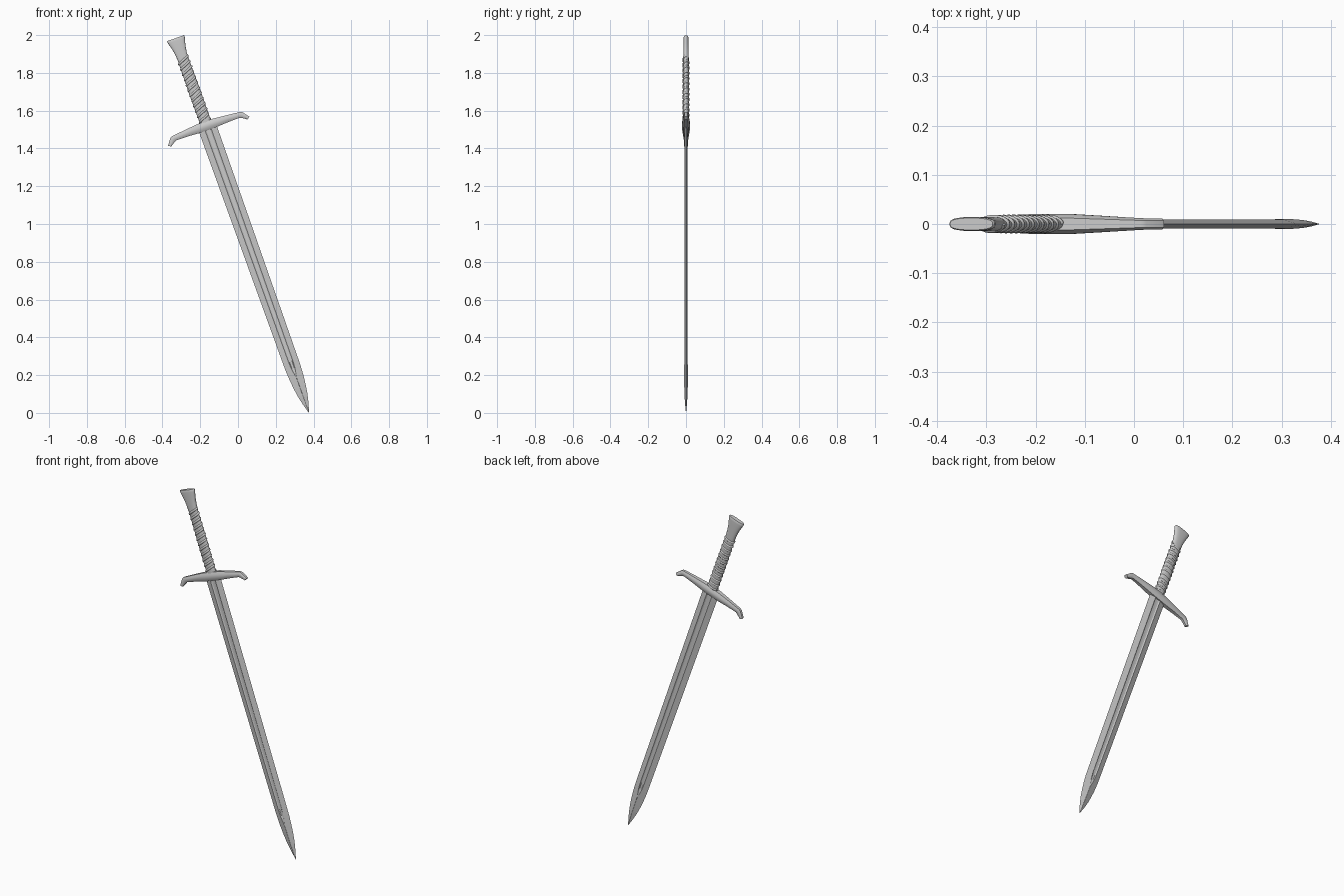
import bpy, bmesh, math
from mathutils import Matrix, Vector

if "Cube" in bpy.data.objects:
    bpy.data.objects.remove(bpy.data.objects["Cube"])

# The sword is modelled upright (tip at origin, z along its length), then tilted
TILT = Matrix.Translation((0.376, 0, 0)) @ Matrix.Rotation(-math.radians(19.6), 4, 'Y')


def finish(obj, angle=None):
    obj.matrix_world = TILT
    if angle:
        bpy.ops.object.select_all(action='DESELECT')
        bpy.context.view_layer.objects.active = obj
        obj.select_set(True)
        bpy.ops.object.shade_smooth_by_angle(angle=math.radians(angle))


def loft(name, rings, angle=None):
    """Skin a list of equal-length point rings and cap both ends."""
    bm = bmesh.new()
    vs = [[bm.verts.new(p) for p in r] for r in rings]
    n = len(rings[0])
    for a, b in zip(vs, vs[1:]):
        for i in range(n):
            j = (i + 1) % n
            bm.faces.new((a[i], a[j], b[j], b[i]))
    bm.faces.new(vs[0])
    bm.faces.new(vs[-1])
    bmesh.ops.remove_doubles(bm, verts=bm.verts, dist=1e-5)
    bmesh.ops.recalc_face_normals(bm, faces=bm.faces)
    me = bpy.data.meshes.new(name)
    bm.to_mesh(me)
    bm.free()
    obj = bpy.data.objects.new(name, me)
    bpy.context.collection.objects.link(obj)
    finish(obj, angle)
    return obj


def oval(hx, hy, z, n=32, e=1.0):
    ring = []
    for i in range(n):
        t = 2 * math.pi * i / n
        c, s = math.cos(t), math.sin(t)
        ring.append((math.copysign(abs(c) ** e, c) * hx,
                     math.copysign(abs(s) ** e, s) * hy, z))
    return ring


# Blade: (height, half width, fuller half width, ridge height, groove height)
def blade_ring(z, w, f, t, d):
    half = [(w, 0), (f, t), (f * 0.6, d), (0, d * 0.9),
            (-f * 0.6, d), (-f, t)]
    return [(x, y, z) for x, y in half] + [(-x, -y, z) for x, y in half]


blade = [(1.61, 0.050, 0.017, 0.009, 0.005),
         (0.29, 0.0425, 0.012, 0.009, 0.005),
         (0.25, 0.042, 0.010, 0.0095, 0.005),
         (0.20, 0.039, 0.001, 0.0105, 0.0105),
         (0.15, 0.034, 0.001, 0.0095, 0.0095),
         (0.10, 0.0265, 0.001, 0.008, 0.008),
         (0.05, 0.015, 0.001, 0.005, 0.005),
         (0.0, 0.0004, 0.0002, 0.0003, 0.0003)]
loft("blade", [blade_ring(*b) for b in blade])


# Crossguard: chamfered sections (top x, top z, bottom x, bottom z, half depth)
def guard_ring(tx, tz, bx, bz, y, side):
    ring = []
    for v, k in ((1, .6), (.7, 1), (.3, 1), (0, .6), (0, -.6), (.3, -1), (.7, -1), (1, -.6)):
        ring.append((side * (bx + (tx - bx) * v), y * k, bz + (tz - bz) * v))
    return ring


arm = [(0.045, 1.638, 0.045, 1.590, 0.020),
       (0.120, 1.631, 0.115, 1.594, 0.016),
       (0.193, 1.623, 0.178, 1.595, 0.012),
       (0.203, 1.617, 0.187, 1.591, 0.0115),
       (0.229, 1.583, 0.214, 1.573, 0.011)]
loft("crossguard", [guard_ring(*a, -1) for a in reversed(arm)]
     + [guard_ring(*a, 1) for a in arm], 30)

# Grip core under the wrap
loft("grip_core", [oval(0.0305, 0.0150, 1.62), oval(0.0315, 0.0155, 1.80),
                   oval(0.029, 0.0145, 2.01)], 40)

# Cord wrapped around the grip as a helix
turns, steps = 12, 24
cu = bpy.data.curves.new("grip_wrap", 'CURVE')
cu.dimensions = '3D'
cu.bevel_depth = 0.0065
cu.bevel_resolution = 2
cu.use_fill_caps = True
sp = cu.splines.new('POLY')
count = turns * steps + 1
sp.points.add(count - 1)
for i in range(count):
    t = 2 * math.pi * i / steps
    z = 1.635 + 0.355 * i / (count - 1)
    # slant each turn so the cord runs diagonally across the faces
    sp.points[i].co = (0.028 * math.cos(t), 0.0125 * math.sin(t),
                       z + 0.007 * math.cos(t), 1)
wrap = bpy.data.objects.new("grip_wrap", cu)
bpy.context.collection.objects.link(wrap)
sp.use_smooth = True
finish(wrap)

# Flared flat-topped pommel
profile = [(1.985, 0.029, 0.0145), (2.015, 0.0305, 0.0145), (2.045, 0.035, 0.0145),
           (2.070, 0.041, 0.0145), (2.092, 0.047, 0.0145), (2.102, 0.0485, 0.014),
           (2.106, 0.046, 0.012)]
loft("pommel", [oval(hx, hy, z, e=0.75) for z, hx, hy in profile], 40)
